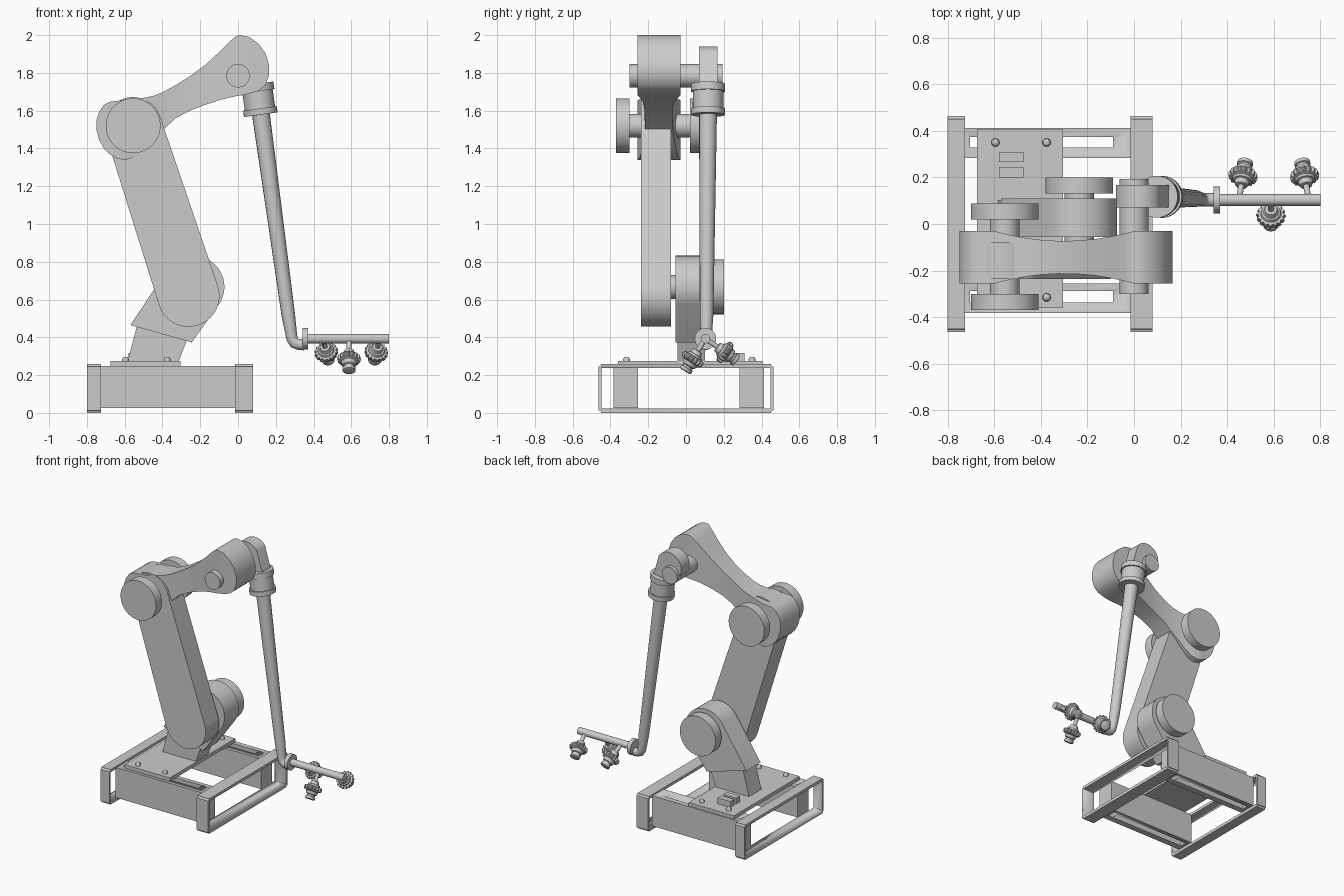
import bpy, bmesh, math
from mathutils import Vector

if "Cube" in bpy.data.objects:
    bpy.data.objects.remove(bpy.data.objects["Cube"])


def finish(name, bm, angle=30):
    bmesh.ops.recalc_face_normals(bm, faces=bm.faces)
    me = bpy.data.meshes.new(name)
    bm.to_mesh(me)
    bm.free()
    ob = bpy.data.objects.new(name, me)
    bpy.context.collection.objects.link(ob)
    bpy.ops.object.select_all(action='DESELECT')
    bpy.context.view_layer.objects.active = ob
    ob.select_set(True)
    if angle:
        bpy.ops.object.shade_smooth_by_angle(angle=math.radians(angle))
    return ob


def prism(name, pts, y0, y1):
    """Extrude an x-z outline along y."""
    bm = bmesh.new()
    a = [bm.verts.new((x, y0, z)) for x, z in pts]
    b = [bm.verts.new((x, y1, z)) for x, z in pts]
    bm.faces.new(a)
    bm.faces.new(b)
    n = len(pts)
    for i in range(n):
        j = (i + 1) % n
        bm.faces.new((a[i], a[j], b[j], b[i]))
    return finish(name, bm)


def box(name, x0, x1, y0, y1, z0, z1):
    return prism(name, [(x0, z0), (x1, z0), (x1, z1), (x0, z1)], y0, y1)


def arc(cx, cz, r, a0, a1, n=24):
    return [(cx + r * math.cos(math.radians(a0 + (a1 - a0) * i / n)),
             cz + r * math.sin(math.radians(a0 + (a1 - a0) * i / n))) for i in range(n + 1)]


def capsule(x0, z0, r0, x1, z1, r1):
    d = math.degrees(math.atan2(z1 - z0, x1 - x0))
    return arc(x0, z0, r0, d + 90, d + 270) + arc(x1, z1, r1, d - 90, d + 90)


def lathe(name, origin, direction, profile, n=40, teeth_from=9):
    """Revolve (distance, radius) along a direction; wide rings get teeth."""
    q = Vector(direction).to_track_quat('Z', 'Y')
    bm = bmesh.new()
    rings = []
    for t, r in profile:
        ring = []
        for i in range(n):
            a = 2 * math.pi * i / n
            k = r * (0.87 if r > teeth_from and i % 4 > 1 else 1)
            ring.append(bm.verts.new(q @ Vector((k * math.cos(a), k * math.sin(a), t)) + Vector(origin)))
        rings.append(ring)
    bm.faces.new(rings[0])
    bm.faces.new(rings[-1])
    for a, b in zip(rings, rings[1:]):
        for i in range(n):
            j = (i + 1) % n
            bm.faces.new((a[i], a[j], b[j], b[i]))
    return finish(name, bm)


def cyl_y(name, x, z, r, y0, y1):
    return lathe(name, (x, y0, z), (0, 1, 0), [(0, r), (y1 - y0, r)], 56)


def cut(ob, cutter):
    bpy.context.view_layer.objects.active = ob
    m = ob.modifiers.new("cut", 'BOOLEAN')
    m.operation = 'DIFFERENCE'
    m.solver = 'EXACT'
    m.object = cutter
    bpy.ops.object.modifier_apply(modifier=m.name)
    bpy.data.objects.remove(cutter)


# base: two hollow end frames
for side, x0, x1 in (("left", -0.80, -0.725), ("right", -0.015, 0.08)):
    f = box("base_frame_" + side, x0, x1, -0.463, 0.463, 0, 0.258)
    bm = bmesh.new()
    bm.from_mesh(f.data)
    es = [e for e in bm.edges if abs(e.verts[0].co.x - e.verts[1].co.x) > 0.01]
    bmesh.ops.bevel(bm, geom=es, offset=0.012, segments=3, affect='EDGES')
    bm.to_mesh(f.data)
    bm.free()
    cut(f, box("frame_cutter", x0 - 0.1, x1 + 0.1, -0.448, 0.448, 0.022, 0.238))

# base: slotted side beams
for side, y0, y1, s0, s1 in (("front", -0.383, -0.255, -0.337, -0.288),
                             ("back", 0.283, 0.412, 0.328, 0.374)):
    b = box("base_beam_" + side, -0.73, -0.01, y0, y1, 0.025, 0.248)
    cut(b, box("slot_cutter", -0.705, -0.09, s0, s1, -0.1, 0.4))

# mounting plate, bolts and connector blocks
box("mounting_plate", -0.675, -0.305, -0.36, 0.405, 0.248, 0.274)
for x in (-0.595, -0.375):
    for y in (-0.315, 0.35):
        lathe("plate_bolt", (x, y, 0.27), (0, 0, 1),
              [(0, .018), (.014, .018), (.022, .014), (.027, .006)], 16)
for y in (0.222, 0.288):
    box("connector_block", -0.58, -0.475, y - 0.022, y + 0.022, 0.27, 0.318)

# pedestal and shoulder housing
prism("pedestal", [(-0.585, .27), (-0.315, .27), (-0.265, .40), (-0.53, .48)], -0.045, 0.10)
prism("shoulder_housing", [(-0.57, .465), (-0.245, .373)] + arc(-0.237, .667, .165, -36, 144), -0.055, 0.11)
cyl_y("shoulder_shaft", -0.235, .667, .063, -0.1, 0.15)
cyl_y("shoulder_cap", -0.235, .667, .145, 0.13, 0.20)

# lower arm
prism("lower_arm", capsule(-0.262, .62, .164, -0.556, 1.52, .152), -0.237, -0.08)

# elbow shaft and discs
cyl_y("elbow_shaft", -0.555, 1.52, .063, -0.33, 0.05)
cyl_y("elbow_disc_front", -0.555, 1.52, .145, -0.37, -0.30)
cyl_y("elbow_disc_back", -0.555, 1.52, .145, 0.02, 0.088)

# upper arm: lofted stations (x, bottom, top) with a pinched waist
stations = [(-.75, 1.50, 1.55), (-.735, 1.445, 1.595), (-.71, 1.40, 1.63), (-.68, 1.37, 1.647),
            (-.64, 1.348, 1.652), (-.60, 1.338, 1.655), (-.55, 1.355, 1.662), (-.50, 1.40, 1.668),
            (-.45, 1.452, 1.678), (-.40, 1.495, 1.697), (-.33, 1.56, 1.735), (-.25, 1.602, 1.785),
            (-.17, 1.632, 1.845), (-.10, 1.655, 1.91), (-.05, 1.668, 1.96), (-.01, 1.677, 1.995),
            (.01, 1.68, 2.0), (.06, 1.69, 1.99), (.11, 1.705, 1.953), (.145, 1.735, 1.905),
            (.165, 1.79, 1.84)]
bm = bmesh.new()
rings = []
for x, zb, zt in stations:
    h = 0.07 + 0.043 * min(1, abs(x + 0.3) / 0.3) ** 2
    rings.append([bm.verts.new((x, -0.143 + s * h, z)) for s, z in ((-1, zb), (1, zb), (1, zt), (-1, zt))])
bm.faces.new(rings[0])
bm.faces.new(rings[-1])
for a, b in zip(rings, rings[1:]):
    for i in range(4):
        j = (i + 1) % 4
        bm.faces.new((a[i], a[j], b[j], b[i]))
finish("upper_arm", bm)

# wrist shaft, knuckle and collar
cyl_y("wrist_shaft", 0, 1.785, .062, -0.30, 0.193)
prism("wrist_knuckle", capsule(0.022, 1.84, .1, 0.09, 1.74, .06), 0.07, 0.167)
axis = (0.139, -0.003, -1)
lathe("wrist_collar", (0.098, 0.117, 1.742), axis,
      [(0, .09), (.04, .09), (.04, .081), (.132, .081), (.132, .09), (.165, .09), (.165, .05)], 56)

# tapered rod with bent end
cu = bpy.data.curves.new("drop_rod", 'CURVE')
cu.dimensions = '3D'
cu.bevel_depth = 1
cu.bevel_resolution = 6
cu.use_fill_caps = True
path = [(.112, .117, 1.65, .048), (.266, .109, .52, .036), (.281, .107, .42, .031), (.287, .106, .39, .030),
        (.299, .105, .37, .029), (.32, .104, .363, .029), (.352, .103, .36, .029)]
sp = cu.splines.new('POLY')
sp.points.add(len(path) - 1)
for p, (x, y, z, r) in zip(sp.points, path):
    p.co = (x, y, z, 1)
    p.radius = r
sp.use_smooth = True
bpy.context.collection.objects.link(bpy.data.objects.new("drop_rod", cu))

# tool flange and bar
lathe("tool_flange", (.342, .103, .393), (1, 0, 0), [(0, .057), (.028, .057)], 40)
lathe("tool_bar", (.36, .103, .393), (1, 0, 0), [(0, .025), (.44, .025)], 32)

# gripping cups
cup = [(0, .013), (.075, .013), (.077, .026), (.098, .032), (.1, .04), (.11, .044), (.114, .06), (.128, .064),
       (.142, .058), (.148, .042), (.168, .036), (.172, .028), (.182, .028), (.184, .034), (.2, .034), (.204, .026)]
for x, d in ((.45, (.14, .81, -.57)), (.588, (0, -.53, -.85)), (.75, (-.14, .81, -.57))):
    lathe("gripping_cup", (x, .103, .393), d, cup, 64, .05)
